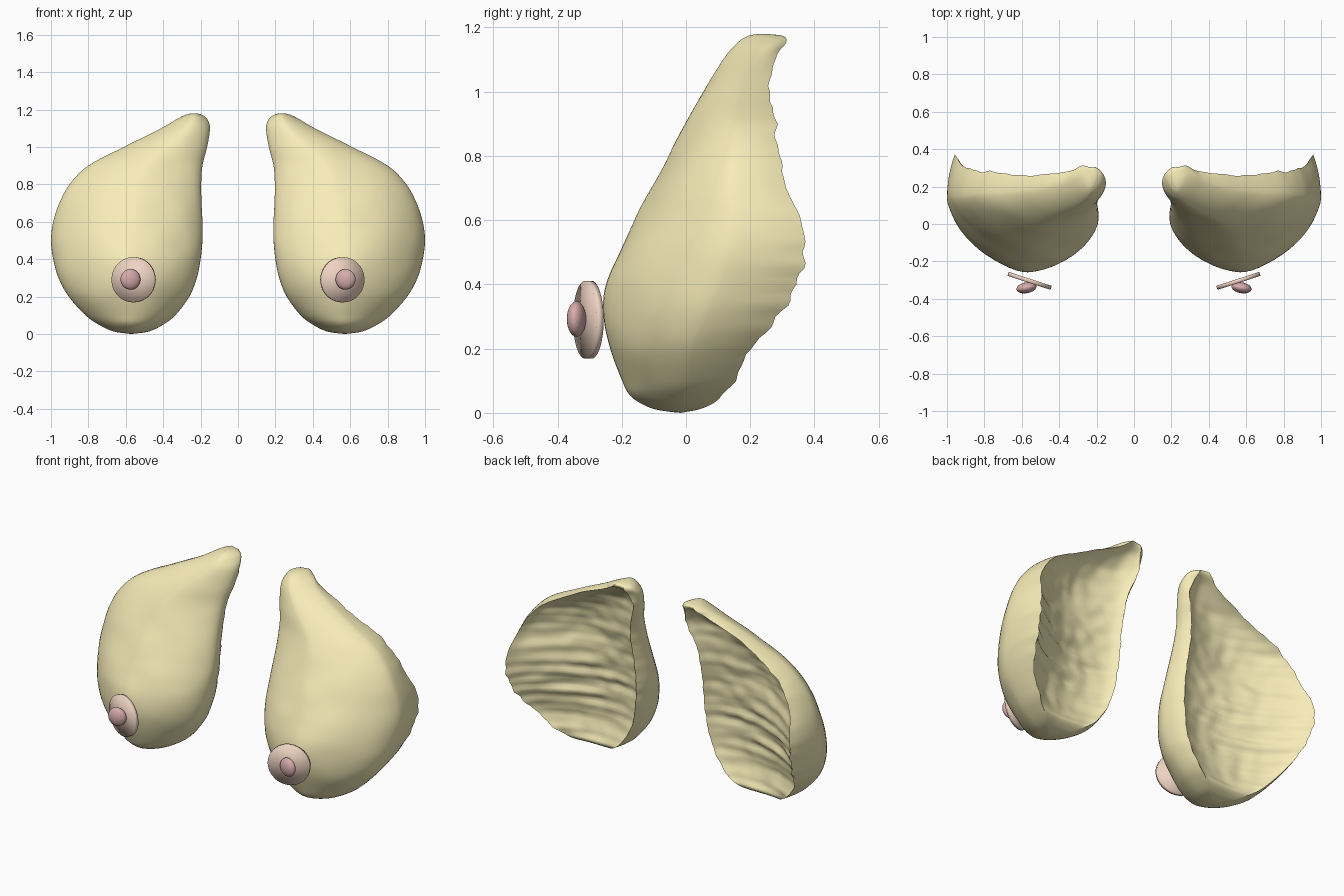
import bpy, bmesh, math
from mathutils import Vector, Matrix, noise

if "Cube" in bpy.data.objects:
    bpy.data.objects.remove(bpy.data.objects["Cube"])

# Height sections: z, inner x, outer x, front y, inner rim y, outer rim y, hollow depth
ROWS = [
    (0.003, .54, .60, -.05, .00, .00, 0),
    (0.015, .47, .67, -.11, .05, .05, 0),
    (0.05, .40, .745, -.17, .10, .11, .01),
    (0.10, .335, .815, -.20, .115, .15, .06),
    (0.20, .26, .905, -.238, .125, .205, .105),
    (0.30, .22, .96, -.256, .13, .285, .13),
    (0.40, .20, .988, -.248, .14, .345, .15),
    (0.50, .19, 1.0, -.21, .15, .37, .15),
    (0.60, .19, .988, -.16, .165, .36, .145),
    (0.70, .195, .955, -.107, .18, .315, .135),
    (0.80, .197, .90, -.053, .20, .292, .125),
    (0.90, .19, .80, .00, .22, .275, .11),
    (1.00, .165, .61, .053, .245, .262, .09),
    (1.10, .15, .41, .115, .275, .275, .045),
    (1.15, .165, .325, .158, .305, .31, .01),
    (1.172, .195, .28, .19, .295, .305, 0),
    (1.179, .22, .25, .22, .26, .26, 0),
]
STEPS, Q, RIM, BACK = 6, 14, 6, 30


def material(name, rgb):
    m = bpy.data.materials.new(name)
    m.diffuse_color = (*rgb, 1)
    m.use_nodes = True
    m.node_tree.nodes["Principled BSDF"].inputs["Base Color"].default_value = m.diffuse_color
    return m


def sample(u):
    i = min(int(u), len(ROWS) - 2)
    t = u - i
    p = [ROWS[max(0, min(len(ROWS) - 1, i + k))] for k in (-1, 0, 1, 2)]
    return [.5 * (2 * b + (c - a) * t + (2 * a - 5 * b + 4 * c - d) * t * t
                  + (3 * b - a - 3 * c + d) * t ** 3) for a, b, c, d in zip(*p)]


def section(u):
    z, xi, xo, yf, ym, yl, depth = sample(u)
    w = xo - xi
    xp = xi + .47 * w
    ya, yb = yf + .65 * (ym - yf), yf + .6 * (yl - yf)
    # rim turns in more at the rounded tip
    tip = max(0, min(1, (z - 1.05) / .1))
    inset = w * (.05 + .2 * tip)
    ei, eo = 2 / 1.7, 2 / 1.6
    # jagged rim
    ym += .010 * noise.noise((3, 0, z * 22))
    yl += .018 * noise.noise((9, 0, z * 25)) * (1 - tip)
    pts = []
    for k in range(RIM):            # inner wall
        t = 1 - k / RIM
        pts.append((xi + inset * t * t, ya + (ym - ya) * t))
    for k in range(Q):              # inner half of the front
        a = k / Q * math.pi / 2
        pts.append((xp - (xp - xi) * math.cos(a) ** ei, ya + (yf - ya) * math.sin(a) ** ei))
    for k in range(Q):              # outer half of the front
        a = k / Q * math.pi / 2
        pts.append((xp + (xo - xp) * math.sin(a) ** eo, yb + (yf - yb) * math.cos(a) ** eo))
    for k in range(RIM + 1):        # outer wall
        t = k / RIM
        pts.append((xo - inset * t * t, yb + (yl - yb) * t))
    for k in range(1, BACK):        # hollow, softly rippled back
        t = k / BACK
        bump = math.sin(math.pi * t) ** .65
        x = xo - inset + (xi - xo + 2 * inset) * t
        y = yl + (ym - yl) * t - depth * bump
        y += depth * bump * (.03 * math.sin(z * 62 + x * 9) + .08 * noise.noise((x * 14, 5, z * 14)))
        pts.append((x, y))
    return [Vector((x, y + .005 * noise.noise((x * 7, y * 7, z * 7)), z)) for x, y in pts]


def finish(bm, name, mat, angle=50):
    bmesh.ops.recalc_face_normals(bm, faces=bm.faces)
    me = bpy.data.meshes.new(name)
    bm.to_mesh(me)
    bm.free()
    me.materials.append(mat)
    ob = bpy.data.objects.new(name, me)
    bpy.context.collection.objects.link(ob)
    mod = ob.modifiers.new("mirror", 'MIRROR')
    mod.use_mirror_merge = False
    bpy.context.view_layer.objects.active = ob
    ob.select_set(True)
    bpy.ops.object.shade_smooth_by_angle(angle=math.radians(angle))
    ob.select_set(False)
    return ob


# Fatty tissue body: lofted sections, closed at both ends
bm = bmesh.new()
rings = [[bm.verts.new(p) for p in section(k / STEPS)]
         for k in range((len(ROWS) - 1) * STEPS + 1)]
for a, b in zip(rings, rings[1:]):
    n = len(a)
    for i in range(n):
        j = (i + 1) % n
        bm.faces.new((a[i], a[j], b[j], b[i]))
for ring, dz in ((rings[0], -.003), (rings[-1], .001)):
    c = sum((v.co for v in ring), Vector()) / len(ring)
    tip = bm.verts.new(c + Vector((0, 0, dz)))
    for i in range(len(ring)):
        bm.faces.new((ring[i], ring[(i + 1) % len(ring)], tip))
finish(bm, "breast_tissue", material("tissue", (.93, .84, .48)))

# Areola: thin smooth-shaded disc turned slightly outward
turn = Matrix.Rotation(math.radians(18), 4, 'Z')
bm = bmesh.new()
bmesh.ops.create_cone(bm, cap_ends=True, cap_tris=True, segments=48, radius1=.121, radius2=.121,
                      depth=.022, matrix=Matrix.Translation((.558, -.304, .29)) @ turn
                      @ Matrix.Rotation(math.pi / 2, 4, 'X'))
finish(bm, "areola", material("areola_pink", (.86, .65, .54)), 120)

# Nipple: flattened sphere in front of the disc
bm = bmesh.new()
bmesh.ops.create_uvsphere(bm, u_segments=32, v_segments=16, radius=1,
                          matrix=Matrix.Translation((.575, -.341, .292))
                          @ Matrix.Rotation(math.radians(-10), 4, 'Z')
                          @ Matrix.Diagonal((.054, .029, .055, 1)))
finish(bm, "nipple", material("nipple_rose", (.68, .41, .41)))
